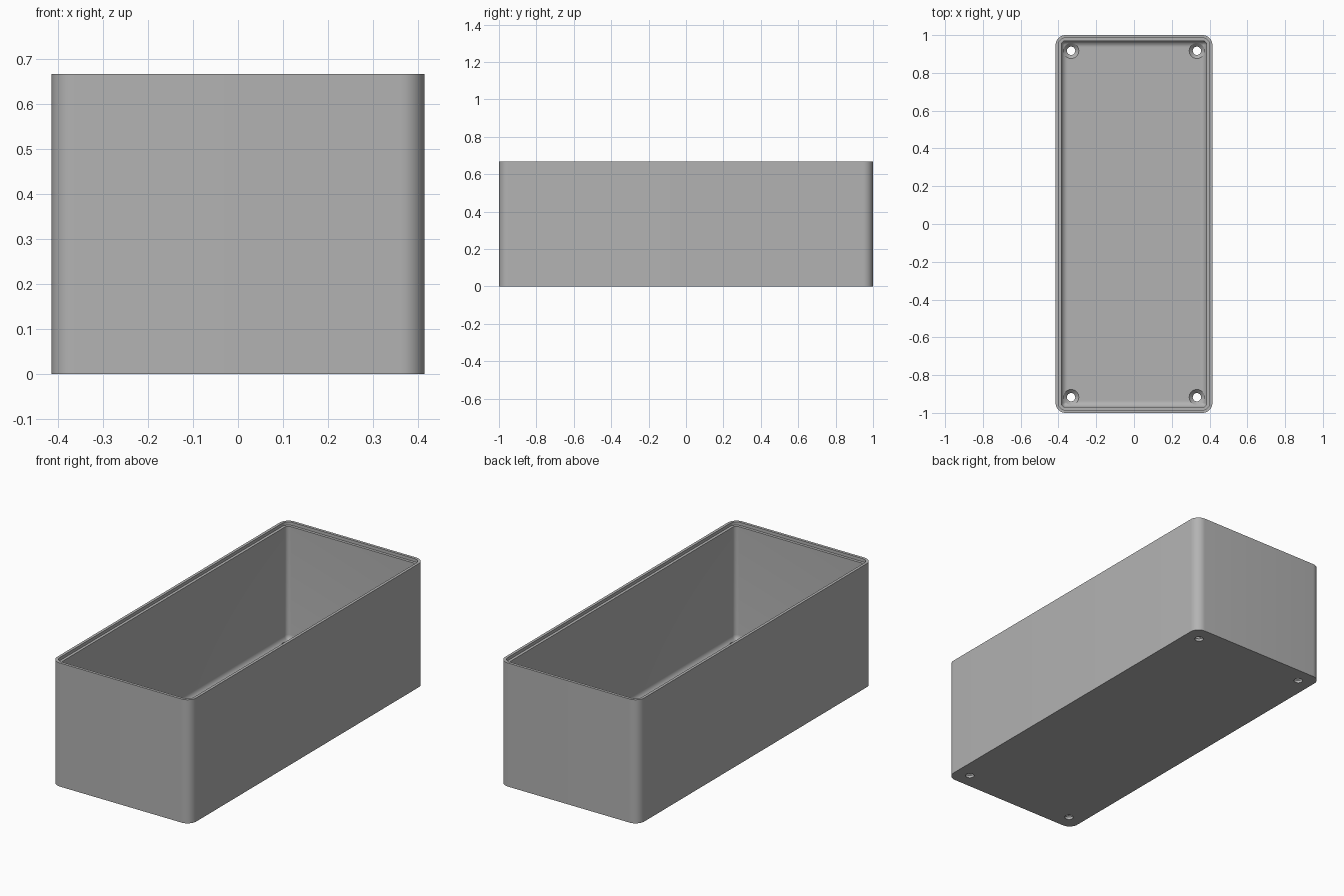
import bpy, bmesh, math

old = bpy.data.objects.get("Cube")
if old:
    bpy.data.objects.remove(old, do_unlink=True)

HX, HY, H = 0.415, 1.0, 0.667      # half width, half length, height
WALL, FLOOR, RADIUS = 0.03, 0.033, 0.052
LIP, FILLET = 0.015, 0.033
HOLE_X, HOLE_Y = 0.333, 0.917

grey = bpy.data.materials.new("plain_grey")
grey.use_nodes = True
colour = (0.45, 0.45, 0.45, 1)
grey.diffuse_color = colour
grey.node_tree.nodes["Principled BSDF"].inputs["Base Color"].default_value = colour


def ring(bm, inset, z, steps=10):
    """Rounded rectangle loop, moved inward by inset."""
    r = max(RADIUS - inset, 0.004)
    verts = []
    for q, (sx, sy) in enumerate([(1, 1), (-1, 1), (-1, -1), (1, -1)]):
        for i in range(steps + 1):
            a = (q + i / steps) * math.pi / 2
            verts.append(bm.verts.new((sx * (HX - inset - r) + r * math.cos(a),
                                       sy * (HY - inset - r) + r * math.sin(a), z)))
    return verts


def circle(bm, r, z, n=32):
    return [bm.verts.new((r * math.cos(2 * math.pi * i / n),
                          r * math.sin(2 * math.pi * i / n), z)) for i in range(n)]


def skin(name, loops_of):
    """Closed solid through a stack of matching loops."""
    bm = bmesh.new()
    loops = loops_of(bm)
    for a, b in zip(loops, loops[1:]):
        n = len(a)
        for i in range(n):
            bm.faces.new((a[i], a[(i + 1) % n], b[(i + 1) % n], b[i]))
    bm.faces.new(loops[0])
    bm.faces.new(loops[-1])
    bmesh.ops.recalc_face_normals(bm, faces=bm.faces)
    mesh = bpy.data.meshes.new(name)
    bm.to_mesh(mesh)
    bm.free()
    mesh.materials.append(grey)
    obj = bpy.data.objects.new(name, mesh)
    bpy.context.collection.objects.link(obj)
    return obj


# Outer wall, stepped rim, inner wall and rounded floor edge as one section
section = [(0, 0), (0, H), (LIP, H), (LIP, H - 0.017), (WALL, H - 0.017)]
for i in range(9):
    a = i / 8 * math.pi / 2
    section.append((WALL + FILLET * (1 - math.cos(a)),
                    FLOOR + FILLET * (1 - math.sin(a))))
box = skin("open_box", lambda bm: [ring(bm, d, z) for d, z in section])

# Countersunk screw holes in the floor corners
cutter_section = [(0.022, -0.02), (0.022, 0.014), (0.041, FLOOR), (0.041, FLOOR + 0.05)]
cutters = []
for sx in (-1, 1):
    for sy in (-1, 1):
        cutter = skin("screw_hole_cutter",
                      lambda bm: [circle(bm, r, z) for r, z in cutter_section])
        cutter.location = (sx * HOLE_X, sy * HOLE_Y, 0)
        cutter.hide_render = True
        cutters.append(cutter)
        cut = box.modifiers.new("screw_hole", 'BOOLEAN')
        cut.object = cutter
        cut.solver = 'EXACT'

# Apply the holes, then shade the curved faces smooth
bpy.context.view_layer.objects.active = box
for obj in bpy.context.selected_objects:
    obj.select_set(False)
box.select_set(True)
for mod in list(box.modifiers):
    bpy.ops.object.modifier_apply(modifier=mod.name)
for cutter in cutters:
    bpy.data.objects.remove(cutter, do_unlink=True)
bpy.ops.object.shade_smooth_by_angle(angle=math.radians(30))
